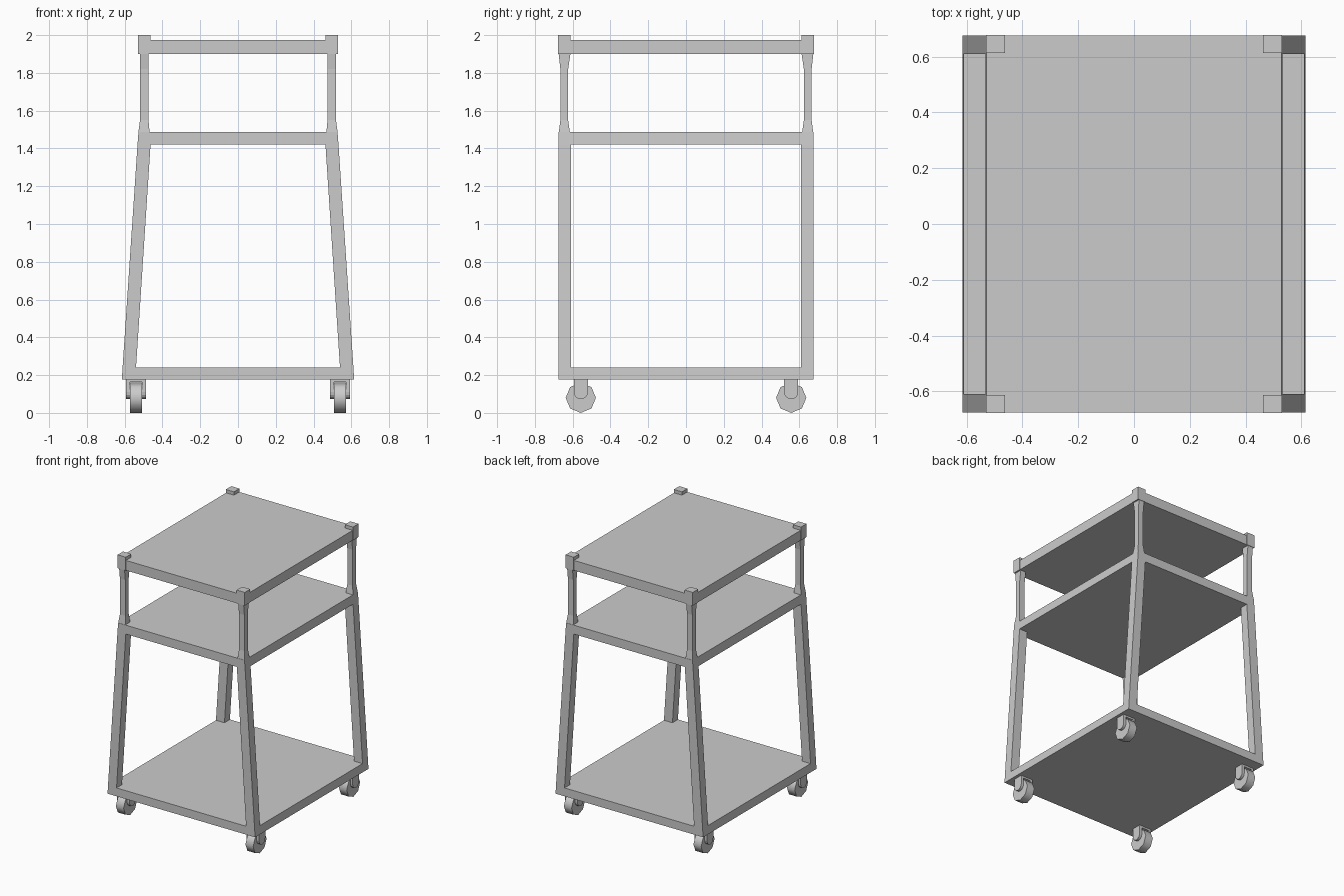
import bpy, bmesh
from math import pi, sin, cos

if "Cube" in bpy.data.objects:
    bpy.data.objects.remove(bpy.data.objects["Cube"])


def make(name, bm):
    bmesh.ops.recalc_face_normals(bm, faces=bm.faces)
    me = bpy.data.meshes.new(name)
    bm.to_mesh(me)
    bm.free()
    ob = bpy.data.objects.new(name, me)
    bpy.context.collection.objects.link(ob)
    return ob


def loft(name, rings):
    """Skin a list of equal-length point loops and cap both ends."""
    bm = bmesh.new()
    loops = [[bm.verts.new(p) for p in r] for r in rings]
    n = len(loops[0])
    for a, b in zip(loops, loops[1:]):
        for i in range(n):
            bm.faces.new((a[i], a[(i + 1) % n], b[(i + 1) % n], b[i]))
    bm.faces.new(loops[0])
    bm.faces.new(loops[-1])
    return make(name, bm)


def rect(x0, x1, y0, y1, z):
    return [(x0, y0, z), (x1, y0, z), (x1, y1, z), (x0, y1, z)]


def box(name, x0, x1, y0, y1, z0, z1):
    return loft(name, [rect(x0, x1, y0, y1, z0), rect(x0, x1, y0, y1, z1)])


def extrude_x(name, profile, x0, x1):
    return loft(name, [[(x, y, z) for y, z in profile] for x in (x0, x1)])


def four_way(ob):
    """Mirror a part to all four corners."""
    m = ob.modifiers.new("mirror", 'MIRROR')
    m.use_axis = (True, True, False)
    m.mirror_object = origin


origin = bpy.data.objects.new("mirror_centre", None)
bpy.context.collection.objects.link(origin)
origin.hide_render = True

Y = 0.675

# Shelves (the lower two follow the lean of the legs)
loft("bottom_shelf", [rect(-.615, .615, -Y, Y, .177), rect(-.611, .611, -Y, Y, .24)])
loft("middle_shelf", [rect(-.532, .532, -Y, Y, 1.42), rect(-.527, .527, -Y, Y, 1.487)])
box("top_shelf", -.528, .528, -Y, Y, 1.90, 1.975)

# Leaning legs
four_way(loft("leg", [rect(.54, .611, .61, Y, .24), rect(.463, .532, .61, Y, 1.42)]))

# Upper posts, narrowed in the middle
four_way(loft("upper_post", [
    rect(.468, .527, .615, .673, 1.487),
    rect(.474, .519, .624, .665, 1.55),
    rect(.474, .519, .624, .665, 1.82),
    rect(.474, .519, .612, .674, 1.90)]))

# Corner blocks around the top shelf
four_way(box("corner_block", .462, .53, .612, Y + .002, 1.90, 2.0))

# Casters
CX, CY, CZ, R = .54, .557, .08, .08
octagon = [(CY + R * cos(i * pi / 4), CZ + R * sin(i * pi / 4)) for i in range(8)]
wheel = extrude_x("caster_wheel", octagon, CX - .032, CX + .032)
for p in wheel.data.polygons:
    p.use_smooth = len(p.vertices) == 4
for e in wheel.data.edges:
    a, b = (wheel.data.vertices[v].co for v in e.vertices)
    e.use_edge_sharp = abs(a.x - b.x) < 1e-4
four_way(wheel)

W = .037
fork = [(CY + W, .177), (CY - W, .177)] + [
    (CY - W * cos(i * pi / 8), .11 - W * sin(i * pi / 8)) for i in range(9)]
for name, x0, x1 in (("outer_fork", CX + .032, CX + .052), ("inner_fork", CX - .052, CX - .032)):
    four_way(extrude_x(name, fork, x0, x1))
four_way(box("fork_top", CX - .052, CX + .052, CY - W, CY + W, .163, .18))
